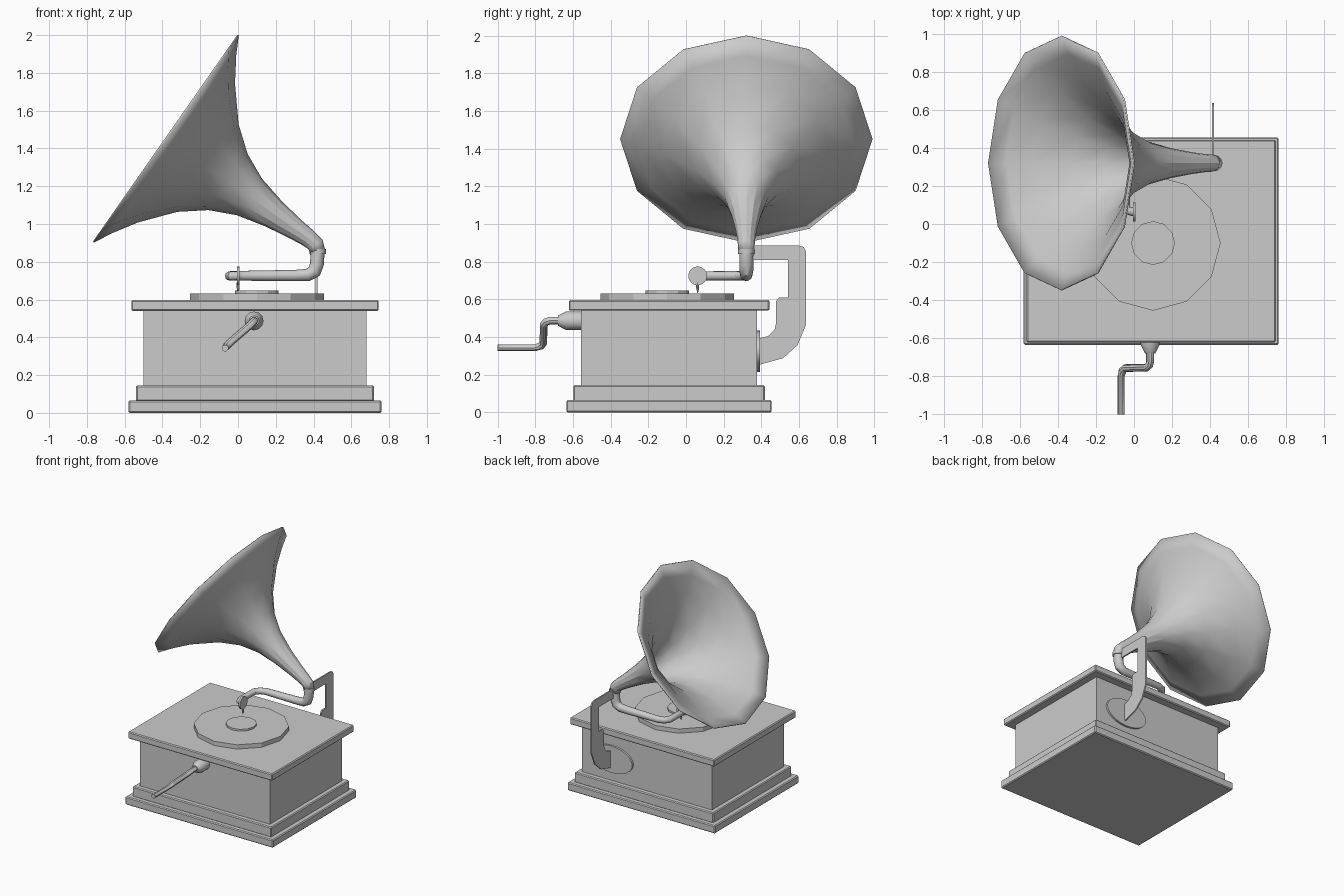
import bpy, bmesh, math
from mathutils import Vector

if "Cube" in bpy.data.objects:
    bpy.data.objects.remove(bpy.data.objects["Cube"])


def finish(name, bm, smooth=None):
    bmesh.ops.recalc_face_normals(bm, faces=bm.faces)
    me = bpy.data.meshes.new(name)
    bm.to_mesh(me)
    bm.free()
    ob = bpy.data.objects.new(name, me)
    bpy.context.collection.objects.link(ob)
    if smooth:
        bpy.ops.object.select_all(action='DESELECT')
        ob.select_set(True)
        bpy.context.view_layer.objects.active = ob
        bpy.ops.object.shade_smooth_by_angle(angle=math.radians(smooth))
    return ob


def box(name, x0, x1, y0, y1, z0, z1, bevel=0.007):
    bm = bmesh.new()
    bmesh.ops.create_cube(bm, size=1)
    for v in bm.verts:
        v.co = ((x0 + x1) / 2 + v.co.x * (x1 - x0),
                (y0 + y1) / 2 + v.co.y * (y1 - y0),
                (z0 + z1) / 2 + v.co.z * (z1 - z0))
    ob = finish(name, bm)
    if bevel:
        m = ob.modifiers.new("edge_bevel", 'BEVEL')
        m.width, m.segments = bevel, 1
    return ob


def sweep(name, pts, radii, sides=12, ref=(0, 1, 0), caps=True, smooth=35, stretch=1):
    """Tube through pts with a radius per point; ref sets the first ring's start vertex."""
    pts = [Vector(p) for p in pts]
    segs = [(b - a).normalized() for a, b in zip(pts, pts[1:])]
    bm = bmesh.new()
    rings, side, prev = [], Vector(ref), None
    for i, (p, r) in enumerate(zip(pts, radii)):
        t = (segs[max(i - 1, 0)] + segs[min(i, len(segs) - 1)]).normalized()
        if prev:
            side = prev.rotation_difference(t) @ side
        side = (side - t * side.dot(t)).normalized()
        up, prev = t.cross(side), t
        ring = []
        for k in range(sides):
            a = 2 * math.pi * k / sides
            ring.append(bm.verts.new(p + side * (math.cos(a) * r * stretch) + up * (math.sin(a) * r)))
        rings.append(ring)
    for a, b in zip(rings, rings[1:]):
        for k in range(sides):
            n = (k + 1) % sides
            bm.faces.new((a[k], a[n], b[n], b[k]))
    if caps:
        bm.faces.new(rings[0])
        bm.faces.new(rings[-1])
    return finish(name, bm, smooth)


# Cabinet
box("base_plinth", -0.58, 0.76, -0.635, 0.455, 0, 0.065)
box("upper_plinth", -0.54, 0.72, -0.598, 0.418, 0.06, 0.145)
box("cabinet_body", -0.50, 0.68, -0.558, 0.377, 0.14, 0.545, 0)
box("cabinet_lid", -0.565, 0.745, -0.622, 0.442, 0.54, 0.597)

# Turntable and record label
sweep("turntable", [(0.1, -0.1, 0.59), (0.1, -0.1, 0.632)], [0.355] * 2, ref=(1, 0, 0), smooth=None)
sweep("record_label", [(0.1, -0.1, 0.63), (0.1, -0.1, 0.647)], [0.115] * 2, ref=(1, 0, 0), smooth=None)

# Horn: straight flared axis, curving down at the throat
Y = 0.32
mouth = Vector((-0.3825, Y, 1.4525))
axis = Vector((-0.82, 0, 0.573)).normalized()
flare = [(0, 0.668), (0.05, 0.573), (0.13, 0.447), (0.27, 0.28), (0.4, 0.178), (0.54, 0.113),
         (0.7, 0.075), (0.84, 0.053), (0.92, 0.044)]
horn_pts = [mouth - axis * d for d, r in flare] + [(0.41, Y, 0.892), (0.422, Y, 0.85)]
horn = sweep("horn", horn_pts, [r for d, r in flare] + [0.041, 0.037], caps=False, smooth=28)
shell = horn.modifiers.new("shell", 'SOLIDIFY')
shell.thickness, shell.offset = 0.008, 0

# Collar and tone arm
sweep("horn_collar", [(0.422, Y, 0.842), (0.422, Y, 0.868)], [0.043] * 2)
arm = [(0.422, Y, 0.86), (0.418, Y, 0.79), (0.405, Y, 0.75), (0.37, Y, 0.73), (0.3, Y, 0.727),
       (0.03, Y, 0.726), (-0.015, 0.305, 0.725), (-0.042, 0.27, 0.725),
       (-0.045, 0.1, 0.725), (-0.036, 0.072, 0.725), (0, 0.062, 0.725)]
sweep("tone_arm", arm, [0.037, 0.037, 0.037, 0.033, 0.03, 0.026, 0.025, 0.025, 0.024, 0.024, 0.022])

# Sound box and needle
sweep("sound_box", [(-0.006, 0.062, 0.725), (0.008, 0.062, 0.725)], [0.05] * 2, 16)
sweep("needle", [(0.001, 0.062, 0.69), (0.001, 0.062, 0.66), (0.001, 0.062, 0.635)],
      [0.008, 0.008, 0.002], 8)

# Bracket plate holding the horn
outline = [(0.34, 0.885), (0.6, 0.885), (0.625, 0.878), (0.637, 0.855), (0.637, 0.465),
           (0.592, 0.357), (0.515, 0.288), (0.385, 0.252), (0.385, 0.392), (0.435, 0.405),
           (0.47, 0.44), (0.477, 0.47), (0.477, 0.59), (0.495, 0.61), (0.542, 0.61),
           (0.542, 0.81), (0.34, 0.81)]
bm = bmesh.new()
face = bm.faces.new([bm.verts.new((0.41, y, z)) for y, z in outline])
ext = bmesh.ops.extrude_face_region(bm, geom=[face])
bmesh.ops.translate(bm, vec=(0.011, 0, 0), verts=[g for g in ext["geom"] if isinstance(g, bmesh.types.BMVert)])
finish("horn_bracket", bm)

# Oval mounting plate on the back
sweep("bracket_mount", [(0.4, 0.37, 0.325), (0.4, 0.393, 0.325)], [0.11] * 2, 24, ref=(1, 0, 0), stretch=1.7)

# Crank hub and handle
cx, cz = 0.085, 0.487
sweep("crank_hub", [(cx, y, cz) for y in (-0.55, -0.635, -0.68)], [0.05, 0.05, 0.027], ref=(1, 0, 0))
crank = [(cx, -0.66, cz), (cx, -0.72, cz), (cx - 0.005, -0.742, cz - 0.006), (cx - 0.02, -0.755, cz - 0.022),
         (-0.045, -0.757, 0.37), (-0.06, -0.77, 0.353), (-0.068, -0.8, 0.343), (-0.068, -1.0, 0.343)]
sweep("crank_handle", crank, [0.021] * 6 + [0.018] * 2, 10, ref=(1, 0, 0))
